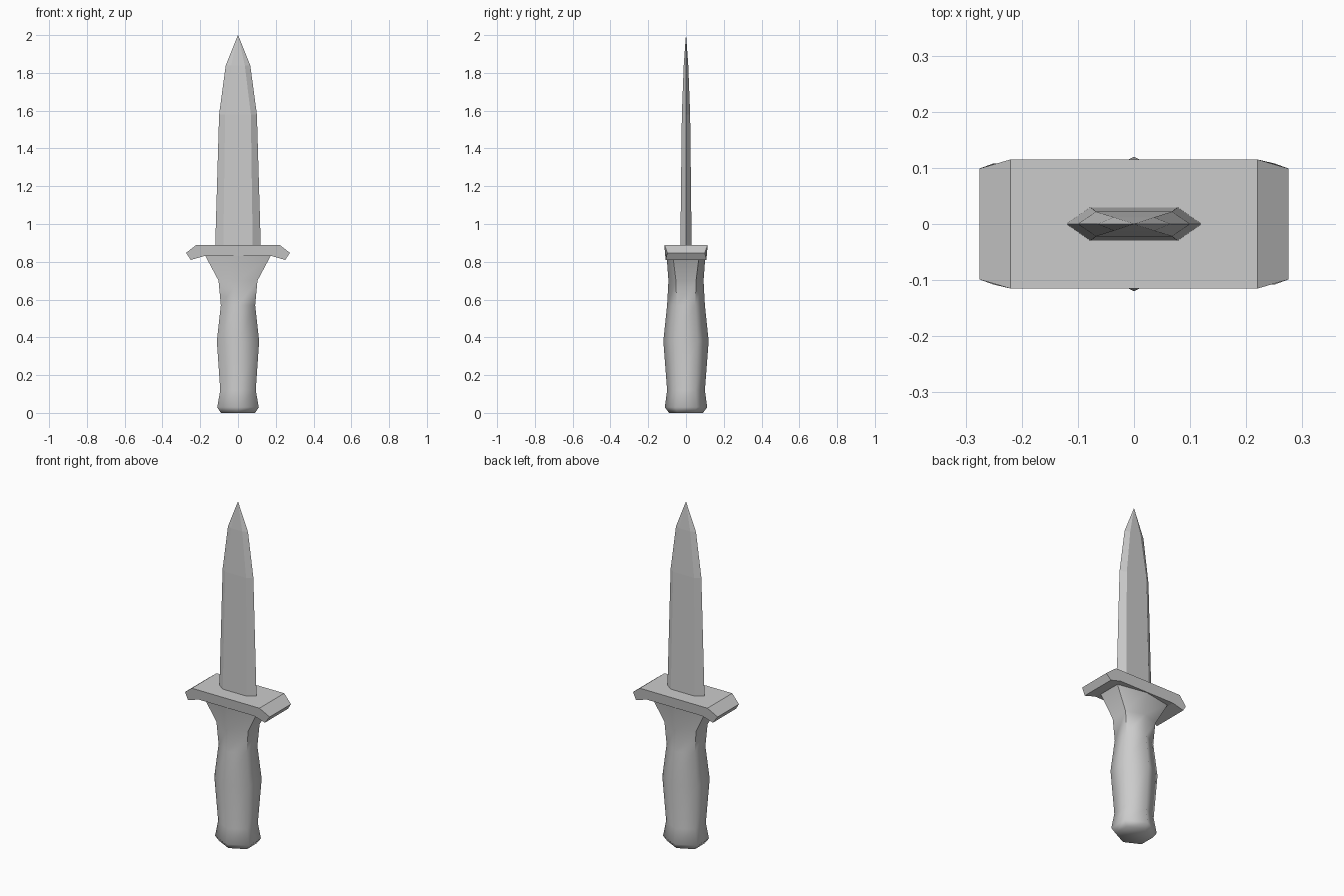
import bpy, bmesh, math

if "Cube" in bpy.data.objects:
    bpy.data.objects.remove(bpy.data.objects["Cube"])


def loft(name, rings, smooth_angle=None):
    """Skin a stack of equal-sized rings of points and cap both ends."""
    bm = bmesh.new()
    loops = [[bm.verts.new(p) for p in ring] for ring in rings]
    n = len(loops[0])
    for a, b in zip(loops, loops[1:]):
        for i in range(n):
            j = (i + 1) % n
            bm.faces.new((a[i], a[j], b[j], b[i]))
    bm.faces.new(loops[0][::-1])
    bm.faces.new(loops[-1])
    bmesh.ops.remove_doubles(bm, verts=bm.verts, dist=0.0001)
    bmesh.ops.recalc_face_normals(bm, faces=bm.faces)
    mesh = bpy.data.meshes.new(name)
    bm.to_mesh(mesh)
    bm.free()
    obj = bpy.data.objects.new(name, mesh)
    bpy.context.collection.objects.link(obj)
    if smooth_angle:
        bpy.ops.object.select_all(action='DESELECT')
        obj.select_set(True)
        bpy.context.view_layer.objects.active = obj
        bpy.ops.object.shade_smooth_by_angle(angle=math.radians(smooth_angle))
    return obj


# Handle: six sides, ridges facing front and back (z, half width, side y, ridge y)
def handle_ring(z, w, s, r):
    return [(w, -s, z), (w, s, z), (0, r, z), (-w, s, z), (-w, -s, z), (0, -r, z)]


handle = [(0, .09, .045, .09), (.03, .11, .056, .112), (.12, .094, .05, .1),
          (.38, .112, .06, .12), (.57, .091, .05, .1), (.70, .103, .053, .093),
          (.835, .175, .07, .103)]
loft("handle", [handle_ring(*h) for h in handle], 62)

# Crossguard: side profile with drooping ends (x, z, half depth)
half = [(.18, .83, .106), (.25, .81, .108), (.275, .847, .099), (.22, .89, .115)]
profile = half + [(-x, z, d) for x, z, d in reversed(half)]
loft("crossguard", [[(x, s * d, z) for x, z, d in profile] for s in (-1, 1)])


# Blade: flat hexagonal section tapering to a point (z, edge x, flat x, half thickness)
def blade_ring(z, e, f, t):
    return [(e, 0, z), (f, t, z), (-f, t, z), (-e, 0, z), (-f, -t, z), (f, -t, z)]


blade = [(.87, .121, .078, .03), (1.58, .1, .068, .022),
         (1.84, .065, .036, .012), (2.0, .001, .0005, .0005)]
loft("blade", [blade_ring(*b) for b in blade])
